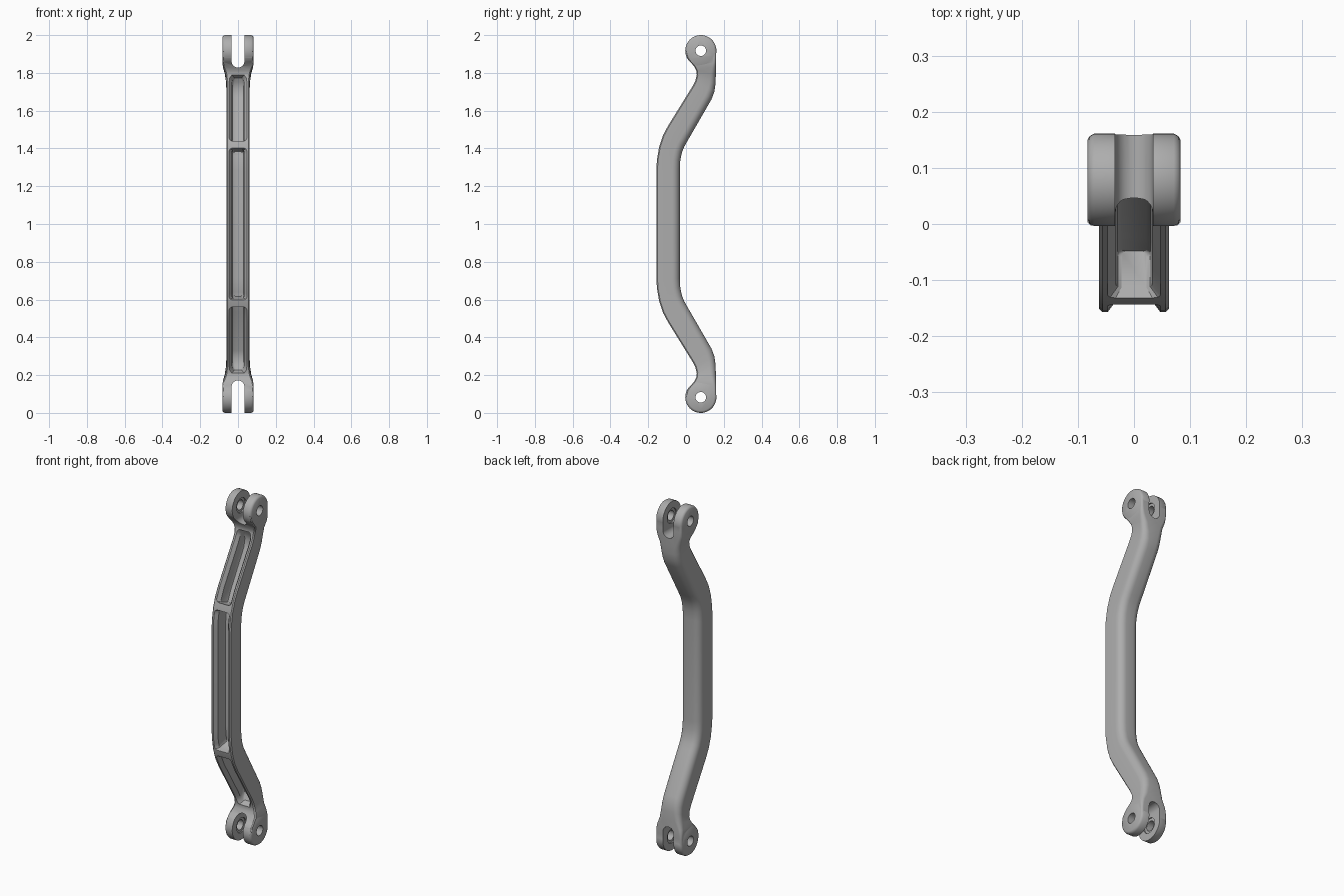
import bpy, bmesh, math
from mathutils import Vector

cube = bpy.data.objects.get("Cube")
if cube:
    bpy.data.objects.remove(cube)

steel = bpy.data.materials.new("light_grey_metal")
steel.use_nodes = True
GREY = (0.42, 0.42, 0.42, 1)
steel.diffuse_color = GREY
steel.node_tree.nodes["Principled BSDF"].inputs["Base Color"].default_value = GREY


def loft(name, rings):
    """Skin a list of equal-length closed rings and cap both ends."""
    bm = bmesh.new()
    rows = [[bm.verts.new(p) for p in ring] for ring in rings]
    n = len(rows[0])
    for a, b in zip(rows, rows[1:]):
        for i in range(n):
            j = (i + 1) % n
            bm.faces.new((a[i], a[j], b[j], b[i]))
    bm.faces.new(rows[0])
    bm.faces.new(rows[-1])
    bmesh.ops.recalc_face_normals(bm, faces=bm.faces)
    mesh = bpy.data.meshes.new(name)
    bm.to_mesh(mesh)
    bm.free()
    mesh.materials.append(steel)
    obj = bpy.data.objects.new(name, mesh)
    bpy.context.collection.objects.link(obj)
    return obj


def combine(target, tool, operation):
    tool.hide_render = True
    mod = target.modifiers.new(tool.name, "BOOLEAN")
    mod.operation, mod.solver, mod.object = operation, "EXACT", tool
    bpy.context.view_layer.objects.active = target
    bpy.ops.object.modifier_apply(modifier=mod.name)
    bpy.data.objects.remove(tool)


def flip(p):
    """Mirror a point about the middle of the height."""
    return Vector((p[0], p[1], 2 - p[2]))


# Side profile stations: front y, z, back y, z, half width, back corner radius
STATIONS = [
    (-.157, 1.28, -.033, 1.29, .062, .04),
    (-.154, 1.34, -.030, 1.34, .062, .04),
    (-.142, 1.41, -.021, 1.38, .062, .04),
    (-.122, 1.47, -.009, 1.41, .062, .04),
    (-.095, 1.52, .008, 1.44, .062, .04),
    (.035, 1.73, .135, 1.66, .062, .04),
    (.050, 1.76, .150, 1.70, .062, .038),
    (.057, 1.79, .156, 1.74, .064, .035),
    (.055, 1.81, .158, 1.79, .070, .03),
    (.043, 1.835, .159, 1.83, .080, .02),
    (.022, 1.858, .160, 1.855, .0825, .015),
    (.005, 1.88, .160, 1.88, .0825, .012),
    (-.003, 1.915, .160, 1.915, .0825, .012),
]


def frame(station):
    fy, fz, by, bz = station[:4]
    front, back = Vector((0, fy, fz)), Vector((0, by, bz))
    return front, (back - front).normalized(), (back - front).length


def bar_ring(station):
    """Section with small front chamfers and large rounded back corners."""
    front, inward, depth = frame(station)
    w, r = station[4:]
    c = .006
    half = [(w - c, 0), (w, c)]
    for k in range(7):
        a = k * math.pi / 12
        half.append((w - r + r * math.cos(a), depth - r + r * math.sin(a)))
    outline = half + [(-x, d) for x, d in reversed(half)]
    return [front + inward * d + Vector((x, 0, 0)) for x, d in outline]


def station_at(z):
    """Interpolate the bar at a given height on its front edge."""
    for a, b in zip(STATIONS, STATIONS[1:]):
        if a[1] <= z <= b[1]:
            t = (z - a[1]) / (b[1] - a[1])
            return [p + (q - p) * t for p, q in zip(a, b)]
    return STATIONS[0]


def pocket_ring(z, width, depth):
    """Section of a pocket: flared mouth, straight walls, softened floor."""
    front, inward, _ = frame(station_at(z))
    half = [(.047, -.015), (.047, 0), (.032, .02),
            (.032, depth - .012), (.029, depth - .004), (.022, depth)]
    outline = half + [(-x, d) for x, d in reversed(half)]
    return [front + inward * d + Vector((x * width, 0, 0)) for x, d in outline]


# Cranked bar
upper = [bar_ring(s) for s in STATIONS]
lower = [[flip(p) for p in ring] for ring in reversed(upper)]
link = loft("connecting_link", lower + upper)

# Round fork eyes with chamfered rims
EYE_Y, EYE_Z = .0785, 1.9175


def disc(name, profile, top, sides=48):
    rings = []
    for x, r in profile:
        ring = [Vector((x, EYE_Y + r * math.cos(i * math.tau / sides),
                        EYE_Z + r * math.sin(i * math.tau / sides))) for i in range(sides)]
        rings.append(ring if top else [flip(p) for p in ring])
    return loft(name, rings)


def slot(top, r=.034, bottom=1.828):
    """Round-bottomed slot running front to back between the prongs."""
    outline = [(r, 2.1)]
    for k in range(13):
        a = k * math.pi / 12
        outline.append((r * math.cos(a), bottom + r - r * math.sin(a)))
    outline.append((-r, 2.1))
    rings = [[Vector((x, y, z)) for x, z in outline] for y in (-.3, .3)]
    return loft("fork_slot", rings if top else [[flip(p) for p in g] for g in rings])


for top in (True, False):
    rim = [(.083, .071), (.079, .078), (.071, .0825)]
    eye = disc("fork_eye", rim + [(-x, r) for x, r in reversed(rim)], top)
    combine(link, eye, "UNION")
    combine(link, slot(top), "DIFFERENCE")
    combine(link, disc("pin_hole", [(-.2, .028), (.2, .028)], top), "DIFFERENCE")
    # Shallow recess around the pin on the inner prong faces
    combine(link, disc("inner_recess", [(-.041, .042), (.041, .042)], top), "DIFFERENCE")

# Long middle pocket
half = [pocket_ring(z, w, .09) for z, w in
        ((1.28, 1), (1.34, 1), (1.37, 1), (1.388, 1), (1.397, .9), (1.402, .7))]
middle = loft("middle_pocket", [[flip(p) for p in g] for g in reversed(half)] + half)
combine(link, middle, "DIFFERENCE")

# Short pockets on the slanted arms, ramping out towards the forks
for top in (True, False):
    rings = [pocket_ring(z, w, d) for z, w, d in
             ((1.44, .7, .09), (1.445, .9, .09), (1.454, 1, .09), (1.52, 1, .09),
              (1.72, 1, .085), (1.755, 1, .07), (1.775, .92, .05), (1.788, .7, .035))]
    arm = loft("arm_pocket", rings if top else [[flip(p) for p in g] for g in rings])
    combine(link, arm, "DIFFERENCE")

# Smooth shading with crisp edges
bpy.ops.object.select_all(action="DESELECT")
link.select_set(True)
bpy.context.view_layer.objects.active = link
bpy.ops.object.shade_smooth_by_angle(angle=math.radians(32))
